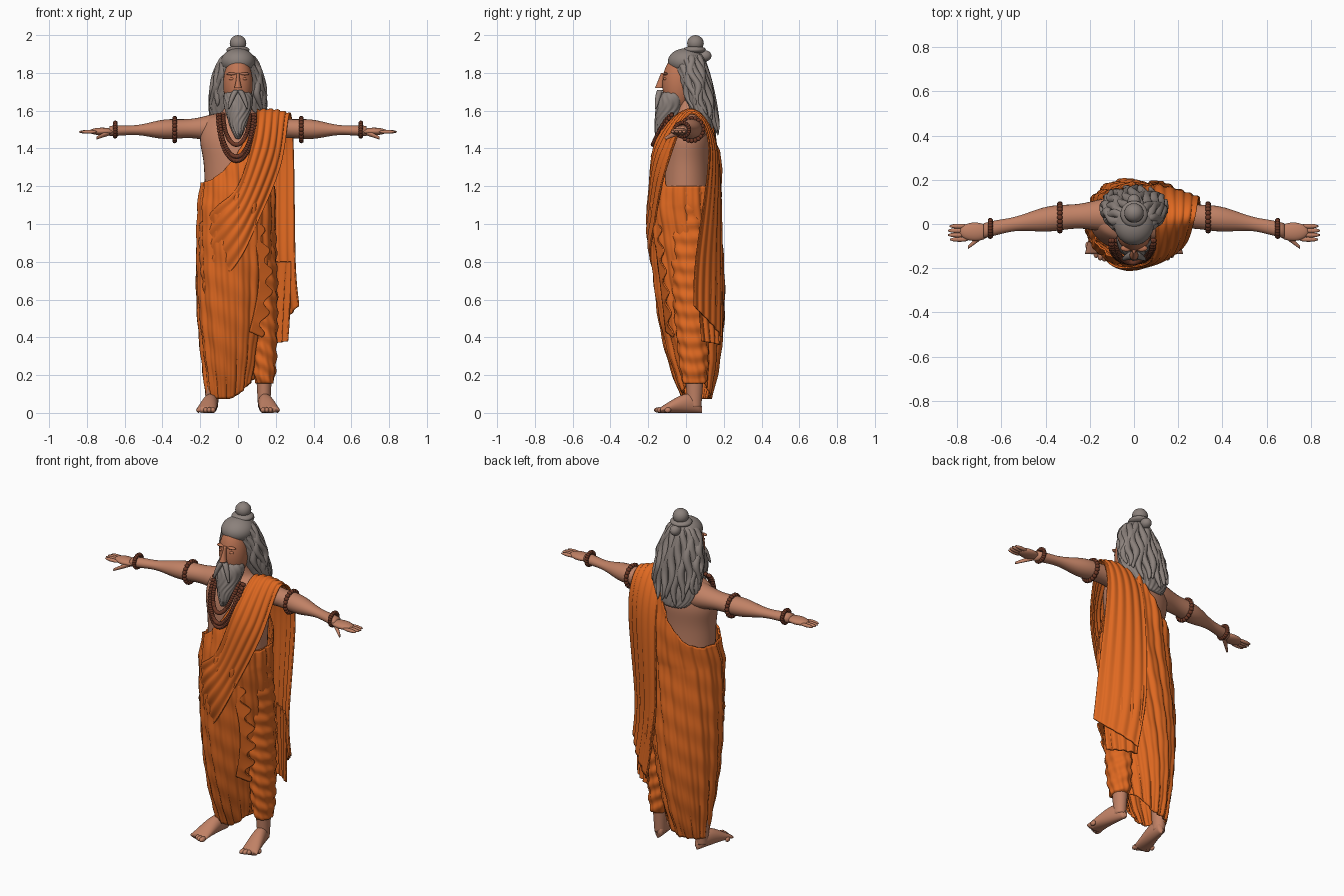
import bpy, bmesh
from math import sin, cos, pi, sqrt, radians
from mathutils import Vector, Matrix

default_cube = bpy.data.objects.get("Cube")
if default_cube:
    bpy.data.objects.remove(default_cube)


def material(name, red, green, blue):
    mat = bpy.data.materials.new(name)
    mat.use_nodes = True
    colour = (red, green, blue, 1)
    mat.diffuse_color = colour
    mat.node_tree.nodes["Principled BSDF"].inputs["Base Color"].default_value = colour
    return mat


SKIN = material("skin", .53, .22, .13)
FACE = material("face_skin", .52, .18, .09)
CLOTH = material("orange_cloth", .74, .14, .015)
HAIR = material("grey_hair", .26, .22, .2)
BEAD = material("brown_beads", .15, .04, .02)
SIDES = (("left", 1), ("right", -1))


def finish(name, bm, mat, thickness=0):
    bmesh.ops.recalc_face_normals(bm, faces=bm.faces)
    mesh = bpy.data.meshes.new(name)
    bm.to_mesh(mesh)
    bm.free()
    mesh.materials.append(mat)
    mesh.shade_smooth()
    part = bpy.data.objects.new(name, mesh)
    bpy.context.collection.objects.link(part)
    if thickness:
        solid = part.modifiers.new("thickness", "SOLIDIFY")
        solid.thickness = thickness
        solid.offset = 0


def grid(name, surface, across, along, mat, closed=False, capped=False, thickness=0):
    """Mesh of surface(u, v); u runs across or around, v along."""
    bm = bmesh.new()
    columns = across if closed else across + 1
    rows = [[bm.verts.new(surface(i / across, j / along)) for i in range(columns)]
            for j in range(along + 1)]
    for row, following in zip(rows, rows[1:]):
        for i in range(across):
            k = (i + 1) % columns
            bm.faces.new((row[i], row[k], following[k], following[i]))
    if capped:
        bm.faces.new(rows[0])
        bm.faces.new(rows[-1])
    finish(name, bm, mat, thickness)


def tube(name, section, mat, axis="z", around=24, along=24, fold=None):
    """Closed tube; section(t) gives x, y, z and two radii square to the axis."""
    first, second = [k for k, letter in enumerate("xyz") if letter != axis]

    def surface(u, v):
        *centre, radius_a, radius_b = section(v)
        angle = u * 2 * pi
        extra = fold(angle, centre[2]) if fold else 0
        centre[first] += (radius_a + extra) * cos(angle)
        centre[second] += (radius_b + extra) * sin(angle)
        return centre
    grid(name, surface, around, along, mat, closed=True, capped=True)


def blobs(name, items, mat, detail=2):
    """Ellipsoids given as (centre, radii)."""
    bm = bmesh.new()
    for centre, radii in items:
        place = Matrix.Translation(centre) @ Matrix.Diagonal((*radii, 1))
        bmesh.ops.create_icosphere(bm, subdivisions=detail, radius=1, matrix=place)
    finish(name, bm, mat)


def spline(points, t):
    """Smooth curve through the points, t from start to end in 0..1."""
    last = len(points) - 1
    i = min(int(t * last), last - 1)
    f = t * last - i
    a, b, c, d = (Vector(points[min(max(i + k, 0), last)]) for k in (-1, 0, 1, 2))
    bend = (a - b * 2.5 + c * 2 - d / 2) * f + ((b - c) * 1.5 + (d - a) / 2) * f * f
    return b + (c - a) * f / 2 + bend * f


# Torso and neck
TORSO = [(0, 0, 1, .17, .13), (0, 0, 1.3, .18, .13), (0, .01, 1.45, .2, .13),
         (0, .02, 1.55, .17, .1), (0, .02, 1.6, .08, .07), (0, 0, 1.7, .05, .05)]
tube("torso", lambda t: spline(TORSO, t), SKIN, around=40, along=40)

for side, s in SIDES:
    # Arm with a fuller forearm, palm, fingers and thumb
    def arm(t):
        muscle = .006 * cos(t * 4 * pi)
        return (s * (.1 + .58 * t), .04 - .07 * t * t, 1.51 - .017 * t,
                .074 - .047 * t + muscle, .07 - .05 * t + muscle)
    tube(side + "_arm", arm, SKIN, axis="x")
    blobs(side + "_hand", [((s * .72, -.035, 1.49), (.07, .042, .02))], SKIN, detail=3)
    blobs(side + "_fingers", [((s * (.79 + .01 * sin(k)), -.07 + .02 * k, 1.488), (.045, .011, .01))
                              for k in range(4)], SKIN)
    tube(side + "_thumb", lambda t: (s * (.68 + .07 * t), -.045 - .06 * t, 1.485 - .03 * t,
                                     .018 - .01 * t, .016 - .008 * t), SKIN, axis="x")

    # Beaded bands on arm and wrist
    for place, x, y, radius, size in (("arm", .335, .03, .06, .013), ("wrist", .65, -.02, .036, .012)):
        turns = [k * pi / 10 for k in range(20)]
        blobs(f"{side}_{place}_beads", [((s * x, y + radius * cos(a), 1.5 + radius * sin(a)),
                                         (size, size, size)) for a in turns], BEAD)

    # Shin, foot and toes
    tube(side + "_shin", lambda t: (s * .138, .045, .03 + .27 * t, .032 + .015 * t, .036 + .02 * t), SKIN)

    def foot(t):
        height = .015 + .036 * sin(pi * t ** .6)
        return s * (.13 + .04 * t), .085 - .22 * t, height, .052 * t ** .3, height
    tube(side + "_foot", foot, SKIN, axis="y")
    blobs(side + "_toes", [((s * (.133 + .019 * k), -.145 + .003 * k * k, .015),
                            (.015 - .001 * k, .026 - .002 * k, .015)) for k in range(5)], SKIN)


# Robe wrapped round the body, open to the right shoulder and under the left arm
def robe(u, v):
    angle = u * 2 * pi
    c = cos(angle)
    top = max(1.2, min(1.22 + .16 * (c + 1) ** 1.7, 2.1 - 1.1 * c))
    hem = .075 + .1 * max(c, 0) ** 2
    z = hem + (top - hem) * v
    narrow = 1 - min(z, 1)
    chest = max(z - 1.1, 0)
    width = .2 - .11 * narrow ** 2 - .1 * chest
    depth = .185 - .145 * narrow ** 3 - .36 * chest ** 2
    pleat = .005 * sin(13 * angle + 9 * z) + .003 * sin(29 * angle + 14 * z) + .002 * sin(40 * z + 4 * angle)
    return (min(z, 1.2) * .05 - .06 + (width + pleat) * c,
            .06 - .063 * z + .15 * chest + (depth + pleat) * sin(angle), z)


grid("wrapped_robe", robe, 180, 90, CLOTH, closed=True, thickness=.008)

# Gathered cloth round the left leg
tube("left_leg_drape", lambda t: (.14 - .05 * t * t, .045 - .04 * t, .155 + 1.04 * t,
                                  .045 + .05 * sqrt(t), .055 + .06 * sqrt(t)),
     CLOTH, around=48, along=110,
     fold=lambda angle, z: .004 * sin(80 * z + 3 * cos(angle)) + .003 * sin(9 * angle + 30 * z))


def band(name, edges, bulge, folds, depth):
    """Pleated cloth between two edge curves (inner xyz, outer xyz)."""
    def surface(u, v):
        edge = spline(edges, v)
        point = Vector(edge[:3]).lerp(Vector(edge[3:]), u)
        outward = (point - Vector((.08, .02, min(point.z, 1.4)))).normalized()
        return point + outward * (bulge * sin(pi * u) + depth * sin(u * 2 * pi * folds + v * 3))
    grid(name, surface, 48, 80, CLOTH, thickness=.008)


# Shawl across the chest, over the left shoulder and down the back
band("shoulder_shawl", [(-.2, -.06, 1, -.17, -.08, .6), (-.1, -.18, 1.1, 0, -.185, .8),
                        (0, -.19, 1.2, .1, -.165, 1), (.08, -.15, 1.45, .22, -.1, 1.3),
                        (.1, .02, 1.6, .27, .02, 1.58), (.08, .16, 1.4, .29, .12, 1.4),
                        (.07, .19, .8, .3, .05, .8), (.13, .19, .4, .32, .04, .57)], .015, 5, .004)
band("shawl_end", [(.08, .18, .8, .28, .05, .8), (.13, .18, .36, .26, .08, .38)], .012, 4, .006)


# Ruffled fold down the front
def ruffle(u, v):
    wave = sin(v * 34)
    return (.06 + .05 * sin(pi * v) + u * (.055 + .02 * wave),
            -.175 + .07 * v + u * (.03 + .012 * wave), 1.03 - .6 * v - .03 * u)


grid("front_ruffle", ruffle, 10, 70, CLOTH, thickness=.008)

# Head, nose, brow ridges and eyelids
blobs("head", [((0, -.04, 1.74), (.078, .085, .15))], FACE, detail=4)
tube("nose", lambda t: (0, -.12 - .022 * t, 1.8 - .08 * t, .008 + .012 * t * t, .012 + .01 * t), FACE)
blobs("brow_ridges", [((s * .034, -.11, 1.795), (.028, .015, .008)) for side, s in SIDES], FACE)
blobs("eyelids", [((s * .032, -.11, 1.768), (.016, .01, .008)) for side, s in SIDES], FACE)


# Full beard up to the cheeks, and moustache
def beard(t):
    rounded = sqrt(1 - t ** 8)
    return (0, -.14 + .09 * t, 1.45 + .27 * t, rounded * (.005 + .093 * t ** .7),
            rounded * (.01 + .085 * t ** .6))


tube("beard", beard, HAIR, around=60, along=50,
     fold=lambda angle, z: .003 * sin(13 * angle + 5 * sin(30 * z)))
for side, s in SIDES:
    tube(side + "_moustache", lambda t: (s * (.005 + .045 * t), -.135 - .025 * t, 1.71 - .1 * t ** 1.5,
                                         .016 - .012 * t ** 3, .016 - .012 * t ** 3), HAIR)

# Long hair under a smooth crown
tube("hair", lambda t: (0, .12 - .11 * t, 1.45 + .4 * t, .07 + .02 * t + .075 * sin(pi * t ** .7),
                        .03 + .055 * sqrt(t)), HAIR, around=90, along=60,
     fold=lambda angle, z: .003 * sin(22 * angle + 4 * sin(28 * z)))
blobs("crown", [((0, 0, 1.86), (.09, .096, .07))], HAIR, detail=4)

# Wavy locks from ear to ear round the back
for k in range(17):
    angle = radians(-38 + 16 * k)
    drop = .3 + .14 * max(sin(angle), 0) - .02 * (k % 3)

    def lock(t):
        wave = .012 * sin(t * 11 + k * 2)
        radius = .023 * sqrt(max(sin(pi * (.15 + .85 * t)), 0))
        return (cos(angle) * (.05 + .1 * sqrt(t)) + wave * sin(angle),
                .02 + .065 * t + (.05 + .04 * sqrt(t)) * sin(angle) - wave * cos(angle),
                1.9 - drop * t, radius, radius)
    tube(f"hair_lock_{k + 1}", lock, HAIR, around=10)

# Topknot
blobs("topknot", [((0, .05, 1.957), (.044, .044, .043)), ((0, .045, 1.922), (.062, .06, .022)),
                  ((0, .1, 1.89), (.03, .035, .03))], HAIR, detail=3)

# Bead necklaces
for name, width, length in (("long", .098, .25), ("middle", .09, .228), ("short", .07, .165)):
    swings = [radians(4 * k) for k in range(-22, 23)]
    blobs(name + "_necklace", [((width * sin(a) - .008, -.06 - .115 * cos(a) ** .6, 1.585 - length * cos(a)),
                                (.012, .012, .012)) for a in swings], BEAD)
